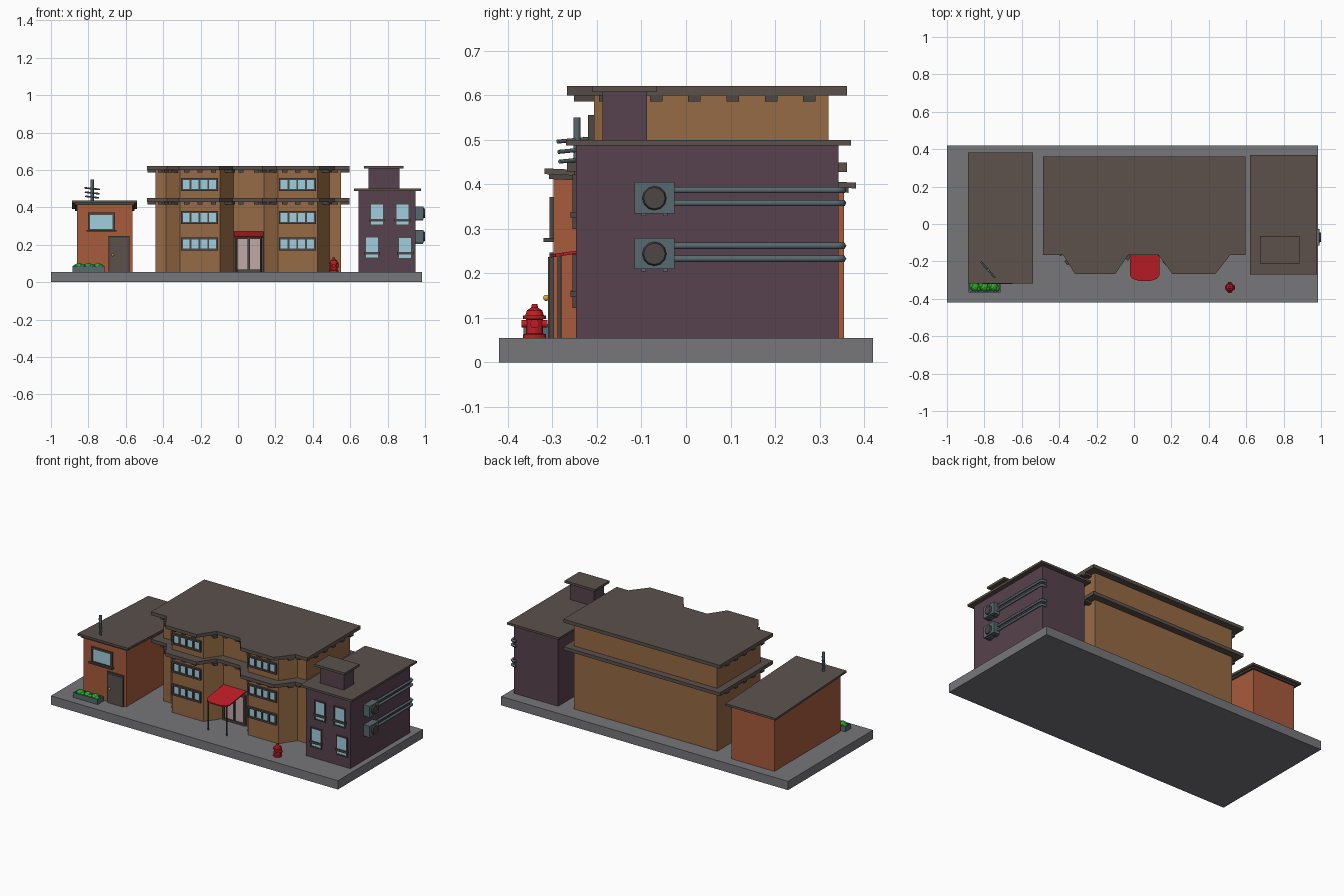
import bpy, bmesh, math
from mathutils import Vector, Matrix

if "Cube" in bpy.data.objects:
    bpy.data.objects.remove(bpy.data.objects["Cube"])

def material(name, r, g, b):
    m = bpy.data.materials.new(name)
    m.diffuse_color = [(c / 255) ** 2.2 for c in (r, g, b)] + [1]
    m.use_nodes = True
    m.node_tree.nodes["Principled BSDF"].inputs["Base Color"].default_value = m.diffuse_color
    return m

ROOF = material("roof_brown", 92, 82, 77)
TAN = material("tan_wall", 148, 106, 70)
BRICK = material("orange_wall", 166, 92, 62)
PLUM = material("plum_wall", 88, 68, 78)
PAVE = material("pavement", 118, 118, 121)
DARK = material("dark_frame", 78, 72, 70)
GLASS = material("glass", 160, 205, 222)
DOORS = material("pale_door", 190, 168, 165)
RED = material("red", 190, 35, 42)
METAL = material("blue_grey_metal", 88, 105, 110)
GREEN = material("leaf_green", 50, 165, 50)
BRASS = material("brass", 215, 175, 50)

def finish(name, bm, mat, smooth=False):
    bmesh.ops.recalc_face_normals(bm, faces=bm.faces)
    me = bpy.data.meshes.new(name)
    bm.to_mesh(me)
    bm.free()
    me.materials.append(mat)
    ob = bpy.data.objects.new(name, me)
    bpy.context.collection.objects.link(ob)
    if smooth:
        bpy.context.view_layer.objects.active = ob
        bpy.ops.object.select_all(action='DESELECT')
        ob.select_set(True)
        bpy.ops.object.shade_smooth_by_angle()
    return ob

def boxes(name, mat, *dims):
    bm = bmesh.new()
    for x0, x1, y0, y1, z0, z1 in dims:
        m = Matrix.Translation(((x0 + x1) / 2, (y0 + y1) / 2, (z0 + z1) / 2)) @ Matrix.Diagonal((x1 - x0, y1 - y0, z1 - z0, 1))
        bmesh.ops.create_cube(bm, size=1, matrix=m)
    return finish(name, bm, mat)

def slab(name, mat, pts, z0, z1, slope_top=0, slope_bottom=0, y_ref=0):
    """Upright prism over an outline; top and bottom may tilt along y."""
    bm = bmesh.new()
    lo = [bm.verts.new((x, y, z0 + slope_bottom * (y - y_ref))) for x, y in pts]
    hi = [bm.verts.new((x, y, z1 + slope_top * (y - y_ref))) for x, y in pts]
    bm.faces.new(lo)
    bm.faces.new(hi)
    n = len(pts)
    for i in range(n):
        j = (i + 1) % n
        bm.faces.new((lo[i], lo[j], hi[j], hi[i]))
    return finish(name, bm, mat)

def rect(x0, x1, y0, y1):
    return [(x0, y0), (x1, y0), (x1, y1), (x0, y1)]

def window(name, x0, x1, z0, z1, y, cols=1, f=0.01, depth=0.013, pane=GLASS, bar=None):
    """Pane with a raised frame, upright mullions and optional cross bar."""
    boxes(name + "_pane", pane, (x0 + f / 2, x1 - f / 2, y - 0.005, y + 0.01, z0 + f / 2, z1 - f / 2))
    fy = (y - depth, y + 0.005)
    parts = [(x0, x1, *fy, z0, z0 + f), (x0, x1, *fy, z1 - f, z1)]
    for i in range(cols + 1):
        x = x0 + (x1 - x0 - f) * i / cols
        parts.append((x, x + f, *fy, z0 + f, z1 - f))
    if bar:
        parts.append((x0 - 0.004, x1 + 0.004, y - depth - 0.004, y + 0.005, bar, bar + 0.013))
    boxes(name + "_frame", DARK, *parts)

def tube(name, mat, pts, r):
    cu = bpy.data.curves.new(name, 'CURVE')
    cu.dimensions = '3D'
    cu.bevel_depth = r
    cu.bevel_resolution = 1
    cu.use_fill_caps = True
    sp = cu.splines.new('POLY')
    sp.points.add(len(pts) - 1)
    for p, c in zip(sp.points, pts):
        p.co = (*c, 1)
    cu.materials.append(mat)
    ob = bpy.data.objects.new(name, cu)
    bpy.context.collection.objects.link(ob)

def lathe(name, mat, profile, loc, n=12):
    bm = bmesh.new()
    vs = [bm.verts.new((r, 0, z)) for r, z in profile]
    es = [bm.edges.new(p) for p in zip(vs, vs[1:])]
    bmesh.ops.spin(bm, geom=vs + es, axis=(0, 0, 1), cent=(0, 0, 0), angle=2 * math.pi, steps=n)
    bmesh.ops.remove_doubles(bm, verts=bm.verts, dist=1e-4)
    bmesh.ops.translate(bm, verts=bm.verts, vec=loc)
    return finish(name, bm, mat, True)

G = 0.055
boxes("pavement_base", PAVE, (-1, 0.985, -0.42, 0.42, 0, G))

# Middle building: wall and roof outlines with two bays
wall = [(-0.44, -0.11), (-0.385, -0.11), (-0.31, -0.207), (-0.095, -0.207), (-0.025, -0.11), (0.14, -0.11),
        (0.215, -0.207), (0.425, -0.207), (0.49, -0.11), (0.55, -0.11), (0.55, 0.32), (-0.44, 0.32)]
eave = [(-0.487, -0.165), (-0.38, -0.165), (-0.315, -0.267), (-0.1, -0.267), (-0.03, -0.165), (0.13, -0.165),
        (0.205, -0.267), (0.435, -0.267), (0.515, -0.165), (0.595, -0.165), (0.595, 0.362), (-0.487, 0.362)]
slab("middle_walls", TAN, wall, G, 0.605)
for label, z in (("top_roof", 0.6), ("storey_ledge", 0.428)):
    slab(label, ROOF, eave, z, z + 0.021)
    # brackets under the eaves on the front and sides
    bm = bmesh.new()
    for i in list(range(10)) + [11]:
        a, b = Vector(wall[i]), Vector(wall[(i + 1) % 12])
        d = (b - a).normalized()
        out = Vector((d.y, -d.x))
        n = max(1, round((b - a).length / 0.08))
        for k in range(n):
            c = a.lerp(b, (k + 0.5) / n) + out * 0.02
            m = Matrix.Translation((c.x, c.y, z - 0.006)) @ Matrix.Rotation(math.atan2(d.y, d.x), 4, 'Z') @ Matrix.Diagonal((0.028, 0.05, 0.016, 1))
            bmesh.ops.create_cube(bm, size=1, matrix=m)
    finish(label + "_brackets", bm, DARK)
for i, x in enumerate((-0.305, 0.218)):
    for j, z in enumerate((0.17, 0.312, 0.488)):
        window(f"bay_window_{i}_{j}", x, x + 0.198, z, z + 0.068, -0.207, 4)

# Entrance: double door, canopy and posts
window("entrance_door", -0.02, 0.135, G, 0.243, -0.11, 2, 0.012, 0.015, DOORS)
canopy = [(-0.022, -0.11), (-0.022, -0.275), (-0.008, -0.293), (0.025, -0.304), (0.09, -0.304),
          (0.122, -0.293), (0.135, -0.275), (0.135, -0.11)]
slab("entrance_canopy", RED, canopy, 0.263, 0.27, 0.14, 0.14, -0.11)
for i, x in enumerate((-0.008, 0.122)):
    tube(f"canopy_post_{i}", DARK, [(x, -0.284, G), (x, -0.284, 0.241)], 0.005)

# Left building with sloped roof
slab("left_walls", BRICK, rect(-0.86, -0.565, -0.297, 0.355), G, 0.425, -0.046, 0, -0.297)
slab("left_roof", ROOF, rect(-0.888, -0.54, -0.318, 0.382), 0.423, 0.436, -0.046, -0.046, -0.318)
slab("left_roof_trim", DARK, rect(-0.872, -0.553, -0.308, 0.365), 0.412, 0.426, -0.046, -0.046, -0.308)
window("left_window", -0.803, -0.658, 0.272, 0.372, -0.297, 1, 0.012, 0.01)
boxes("left_window_sill", DARK, (-0.81, -0.65, -0.32, -0.29, 0.271, 0.28))
boxes("left_door", DARK, (-0.692, -0.58, -0.307, -0.29, G, 0.247))
boxes("left_door_panel", ROOF, (-0.682, -0.59, -0.31, -0.3, G, 0.237))
bm = bmesh.new()
bmesh.ops.create_icosphere(bm, subdivisions=2, radius=0.007, matrix=Matrix.Translation((-0.67, -0.314, 0.145)))
finish("door_knob", bm, BRASS, True)

# Roof aerial with three diagonal bars
tube("aerial_mast", METAL, [(-0.78, -0.245, 0.41), (-0.78, -0.245, 0.55)], 0.009)
for i, (z, s) in enumerate(((0.5, 1), (0.477, 0.95), (0.455, 0.9))):
    tube(f"aerial_bar_{i}", METAL, [(-0.78 - 0.038 * s, -0.245 + 0.043 * s, z + 0.004),
                                    (-0.78 + 0.038 * s, -0.245 - 0.043 * s, z - 0.004)], 0.005)

# Planter trough with shrubs
boxes("planter", METAL, (-0.885, -0.715, -0.365, -0.357, G, 0.086), (-0.885, -0.715, -0.318, -0.31, G, 0.086),
      (-0.885, -0.877, -0.357, -0.318, G, 0.086), (-0.723, -0.715, -0.357, -0.318, G, 0.086),
      (-0.877, -0.723, -0.357, -0.318, G, 0.076))
bm = bmesh.new()
for x in (-0.85, -0.8, -0.75):
    for dx, dy, r in ((0, 0, 0.024), (-0.016, 0.007, 0.017), (0.016, -0.007, 0.017)):
        bmesh.ops.create_icosphere(bm, subdivisions=2, radius=r, matrix=Matrix.Translation((x + dx, -0.338 + dy, 0.08)))
finish("planter_shrubs", bm, GREEN)

# Right building with roof hut
boxes("right_walls", PLUM, (0.645, 0.95, -0.247, 0.343, G, 0.49))
boxes("right_roof", ROOF, (0.62, 0.978, -0.27, 0.37, 0.487, 0.5))
boxes("roof_hut", PLUM, (0.698, 0.863, -0.187, -0.088, 0.495, 0.61))
boxes("roof_hut_cap", ROOF, (0.675, 0.885, -0.21, -0.065, 0.607, 0.621))
for i, (x, z) in enumerate(((0.704, 0.3), (0.84, 0.3), (0.677, 0.124), (0.855, 0.122))):
    window(f"right_window_{i}", x, x + 0.078, z, z + 0.122, -0.247, 1, 0.007, 0.008, bar=z + 0.025)

# Air conditioners with fan discs, feet and paired pipes
for i, z in enumerate((0.369, 0.244)):
    boxes(f"cooler_{i}_body", METAL, (0.95, 0.992, -0.116, -0.026, z - 0.034, z + 0.036))
    boxes(f"cooler_{i}_feet", METAL, (0.95, 0.988, -0.1, -0.09, z - 0.04, z - 0.03),
          (0.95, 0.988, -0.052, -0.042, z - 0.04, z - 0.03))
    bm = bmesh.new()
    bmesh.ops.create_cone(bm, cap_ends=True, segments=12, radius1=0.028, radius2=0.024, depth=0.01,
                          matrix=Matrix.Translation((0.995, -0.071, z)) @ Matrix.Rotation(math.pi / 2, 4, 'Y'))
    finish(f"cooler_{i}_fan", bm, DARK)
    for k, dz in enumerate((0.018, -0.011)):
        tube(f"cooler_{i}_pipe_{k}", METAL, [(0.963, -0.03, z + dz), (0.963, 0.337, z + dz), (0.961, 0.346, z + dz),
                                            (0.952, 0.352, z + dz), (0.93, 0.352, z + dz)], 0.008)

# Fire hydrant
lathe("hydrant_body", RED, [(0, 0), (0.026, 0), (0.026, 0.008), (0.019, 0.01), (0.019, 0.042), (0.026, 0.043), (0.026, 0.05),
                            (0.021, 0.051), (0.017, 0.062), (0.008, 0.068), (0.006, 0.076), (0, 0.076)], (0.512, -0.34, G))
tube("hydrant_side_caps", RED, [(0.512, -0.369, 0.087), (0.512, -0.311, 0.087)], 0.01)
tube("hydrant_outlet", RED, [(0.512, -0.34, 0.087), (0.54, -0.34, 0.087)], 0.011)
